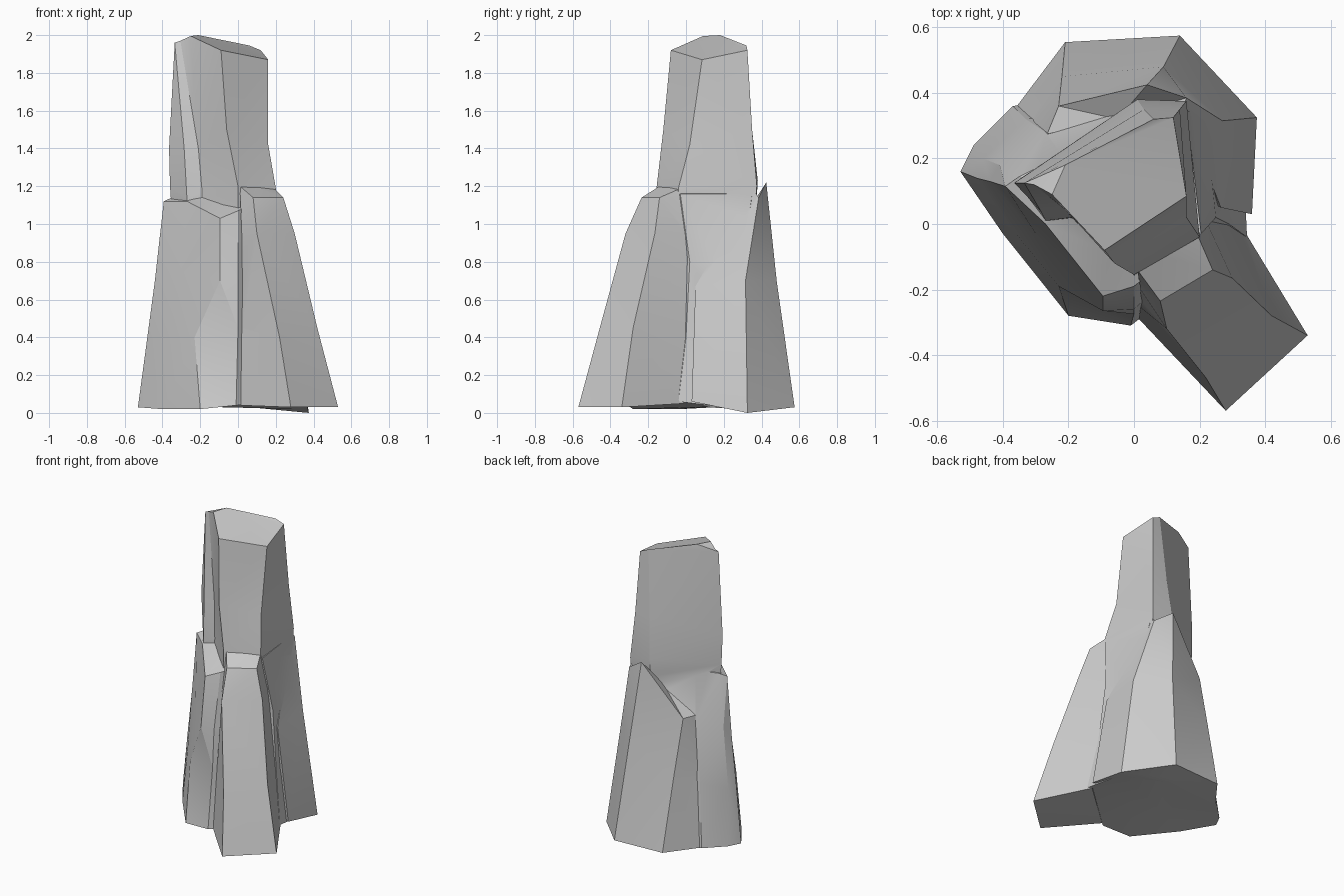
import bpy, bmesh
from mathutils import Vector
from math import radians


def loft(name, edges, peak):
    """Solid from rock edges (each a bottom-to-top path), capped by a fan to peak."""
    bm = bmesh.new()
    cols = [[bm.verts.new(p) for p in e] for e in edges]
    n = len(cols)
    low = bm.verts.new(sum((Vector(e[0]) for e in edges), Vector()) / n)
    high = bm.verts.new(peak)
    for i, a in enumerate(cols):
        b = cols[(i + 1) % n]
        bm.faces.new((a[0], b[0], low))
        bm.faces.new((a[-1], b[-1], high))
        for k in range(len(a) - 1):
            bm.faces.new((a[k], b[k], b[k + 1], a[k + 1]))
    bmesh.ops.triangulate(bm, faces=bm.faces[:])
    bmesh.ops.recalc_face_normals(bm, faces=bm.faces[:])
    mesh = bpy.data.meshes.new(name)
    bm.to_mesh(mesh)
    bm.free()
    obj = bpy.data.objects.new(name, mesh)
    bpy.context.collection.objects.link(obj)
    return obj


# Upper pillar
pillar = loft("rock_pillar", [
    [(.21, -.04, .9), (.2, -.04, 1.19), (.16, .02, 1.42), (.16, .085, 1.87)],
    [(0, -.16, .9), (0, -.155, 1.2), (-.06, -.12, 1.5), (-.09, -.08, 1.92)],
    [(-.19, .01, .9), (-.19, .02, 1.17), (-.21, .045, 1.4), (-.25, .09, 1.995)],
    [(-.26, .02, .9), (-.27, .01, 1.13), (-.285, .04, 1.4), (-.305, .12, 1.97)],
    [(-.34, .13, .9), (-.36, .13, 1.2), (-.365, .125, 1.4), (-.335, .125, 1.96)],
    [(0, .36, .9), (.01, .38, 1.23), (.03, .35, 1.5), (.06, .32, 1.945)],
    [(.16, .35, .9), (.16, .375, 1.2), (.14, .35, 1.5), (.12, .325, 1.92)],
], (-.21, .18, 2))

# Broad foot with the sloping ledge on its front left
foot = loft("rock_foot", [
    [(.345, -.04, .06), (.29, 0, .4), (.25, .02, .8), (.205, -.03, 1.16)],
    [(-.01, -.31, .04), (0, -.275, .45), (0, -.26, .7), (0, -.19, 1.07)],
    [(-.2, -.28, .02), (-.23, -.19, .4), (-.095, -.265, .7), (-.095, -.22, 1.03)],
    [(-.4, -.03, .02), (-.36, -.03, .4), (-.3, -.03, .75), (-.27, 0, 1.12)],
    [(-.53, .16, .03), (-.48, .14, .4), (-.44, .13, .7), (-.393, .115, 1.12)],
    [(-.49, .24, .03), (-.46, .2, .4), (-.41, .18, .8), (-.35, .145, 1.14)],
    [(-.37, .36, .03), (-.33, .32, .45), (-.27, .28, .85), (-.22, .21, 1.15)],
    [(.1, .42, .03), (.1, .4, .4), (.1, .38, .8), (.08, .37, 1.18)],
    [(.33, .28, .02), (.25, .3, .4), (.22, .3, .8), (.16, .35, 1.16)],
], (-.05, .1, 1.2))

# Front right spur
spur = loft("front_spur", [
    [(.53, -.34, .03), (.42, -.28, .45), (.3, -.165, .95), (.24, -.14, 1.14)],
    [(.28, -.57, .03), (.22, -.47, .4), (.1, -.32, .95), (.08, -.235, 1.14)],
    [(.015, -.29, .04), (.02, -.255, .45), (.02, -.2, .95), (.01, -.14, 1.2)],
    [(.33, -.01, .05), (.275, .01, .45), (.22, .01, .95), (.19, -.025, 1.19)],
], (.1, -.08, 1.2))

# Back buttress
buttress = loft("back_buttress", [
    [(-.21, .555, .03), (-.22, .45, .5), (-.23, .36, .88)],
    [(.14, .575, .03), (.09, .48, .7), (.04, .425, 1.22)],
    [(.375, .325, 0), (.27, .315, .7), (.16, .385, 1.14)],
    [(.36, .03, .06), (.265, .05, .67), (.15, .35, 1.19)],
    [(-.365, .35, .03), (-.32, .3, .5), (-.265, .275, .88)],
], (-.05, .32, 1.06))

# Fuse the parts into one rock
bpy.context.view_layer.objects.active = pillar
pillar.select_set(True)
for part in (foot, spur, buttress):
    mod = pillar.modifiers.new("union", 'BOOLEAN')
    mod.operation = 'UNION'
    mod.solver = 'EXACT'
    mod.object = part
    bpy.ops.object.modifier_apply(modifier=mod.name)
    bpy.data.objects.remove(part)
bpy.ops.object.shade_smooth_by_angle(angle=radians(20))
